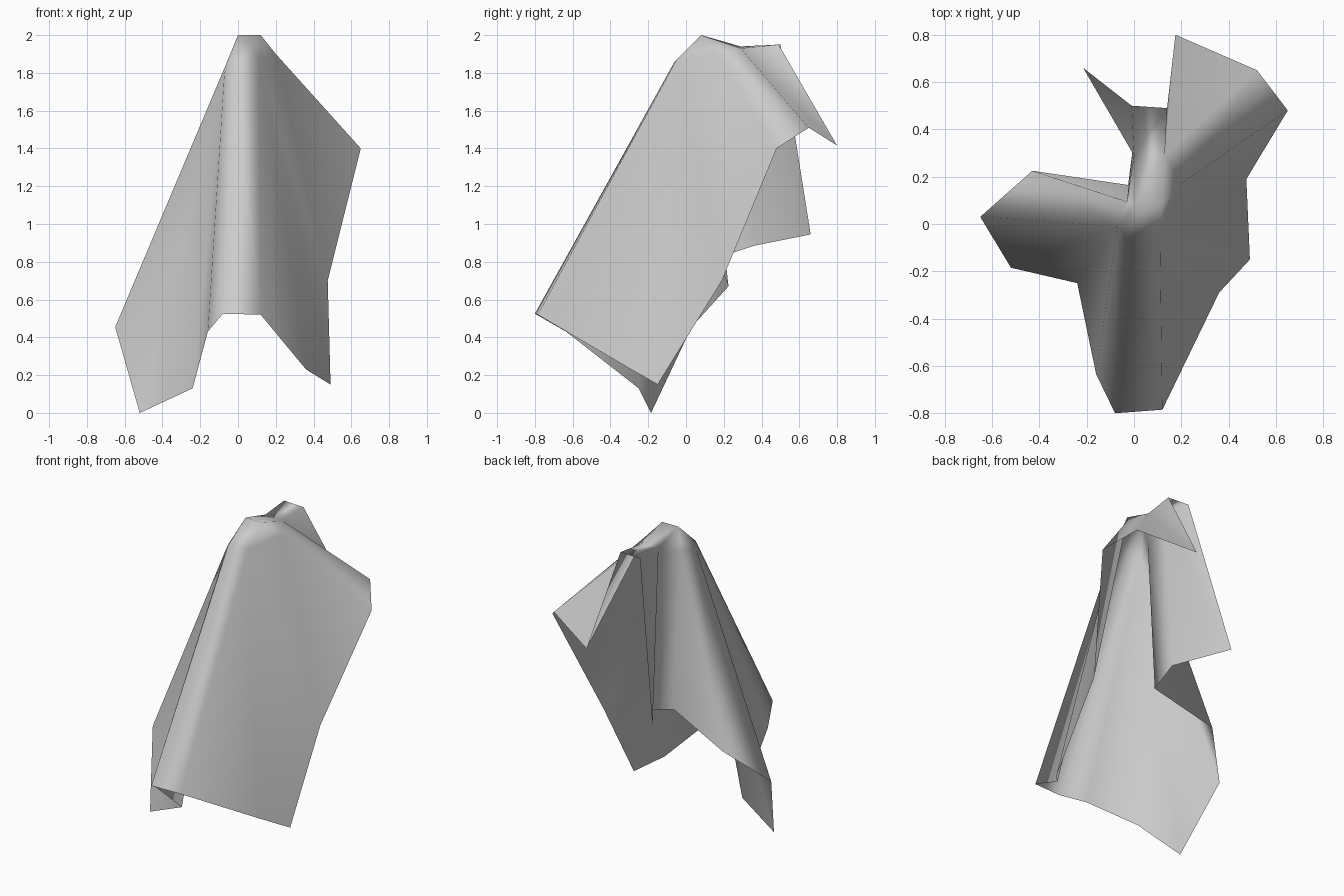
import bpy
import bmesh

# Remove the default cube only
cube = bpy.data.objects.get("Cube")
if cube:
    bpy.data.objects.remove(cube, do_unlink=True)


def make_material(name, colour):
    mat = bpy.data.materials.new(name)
    mat.use_nodes = True
    mat.diffuse_color = colour
    node = next(n for n in mat.node_tree.nodes if n.type == "BSDF_PRINCIPLED")
    node.inputs["Base Color"].default_value = colour
    node.inputs["Roughness"].default_value = 0.8
    return mat


# Support points where the cloth hangs, gathered round the top
top = {
    "peak_l": (0, .08, 2), "peak_r": (.12, .08, 2),
    "front_l": (-.03, -.06, 1.86), "front_r": (.11, -.05, 1.87),
    "side_r": (.2, .17, 1.9), "back_r": (.13, .29, 1.93),
    "back_l": (0, .29, 1.94), "side_l": (-.03, .095, 1.85),
    "tuck_l": (-.07, -.01, 1.83),
}

# Hem points, walking round the loose edge of the cloth
hem = {
    "front_hem_l": (-.08, -.8, .525), "front_hem_r": (.12, -.785, .52),
    "right_curve": (.36, -.29, .23), "right_corner": (.49, -.15, .15),
    "right_edge": (.475, .19, .7), "wing_front": (.65, .48, 1.4),
    "wing_back": (.52, .65, 1.51), "wing_corner": (.175, .8, 1.415),
    "back_hem_r": (.14, .49, 1.95), "back_hem_l": (-.01, .5, 1.95),
    "back_corner": (-.215, .66, .945), "back_valley": (0, .36, .885),
    "inner_valley": (-.025, .165, .82), "left_back": (-.43, .225, .67),
    "left_front": (-.65, .03, .455), "left_corner": (-.52, -.185, 0),
    "left_valley": (-.24, -.25, .13), "front_tuck": (-.16, -.635, .43),
}

# Panels between the folds, one string of point names per panel
panels = [
    # crown and back strip
    "peak_l peak_r back_r back_l",
    "back_l back_r back_hem_r back_hem_l",
    # front fold
    "peak_l front_l front_r peak_r",
    "front_l front_hem_l front_hem_r front_r",
    # broad right panel
    "peak_r front_r side_r",
    "front_r front_hem_r right_curve right_corner",
    "front_r right_corner right_edge side_r",
    "side_r right_edge wing_front",
    # right wing and its corner
    "peak_r side_r back_r",
    "side_r wing_front wing_back back_r",
    "back_r wing_back wing_corner",
    "back_r wing_corner back_hem_r",
    # left tuck and left flap
    "peak_l tuck_l front_l",
    "tuck_l front_tuck front_hem_l front_l",
    "tuck_l left_valley front_tuck",
    "tuck_l left_front left_corner left_valley",
    "peak_l side_l tuck_l",
    "tuck_l side_l left_back left_front",
    # back valley and hanging back corner
    "side_l inner_valley left_back",
    "peak_l back_l side_l",
    "side_l back_l back_valley inner_valley",
    "back_l back_hem_l back_corner back_valley",
]

bm = bmesh.new()
verts = {name: bm.verts.new(co) for name, co in {**top, **hem}.items()}
for panel in panels:
    bm.faces.new([verts[name] for name in panel.split()])
bmesh.ops.recalc_face_normals(bm, faces=bm.faces[:])

# Keep the crown facing outward
bm.faces.ensure_lookup_table()
if bm.faces[0].normal.z < 0:
    bmesh.ops.reverse_faces(bm, faces=bm.faces[:])

mesh = bpy.data.meshes.new("draped_cloth")
bm.to_mesh(mesh)
bm.free()
mesh.materials.append(make_material("cloth_grey", (.6, .6, .6, 1)))
cloth = bpy.data.objects.new("draped_cloth", mesh)
bpy.context.collection.objects.link(cloth)

# Soft folds, with broad panels kept evenly shaded
for poly in mesh.polygons:
    poly.use_smooth = True
weights = cloth.modifiers.new("even_panels", "WEIGHTED_NORMAL")
weights.mode = "FACE_AREA"
